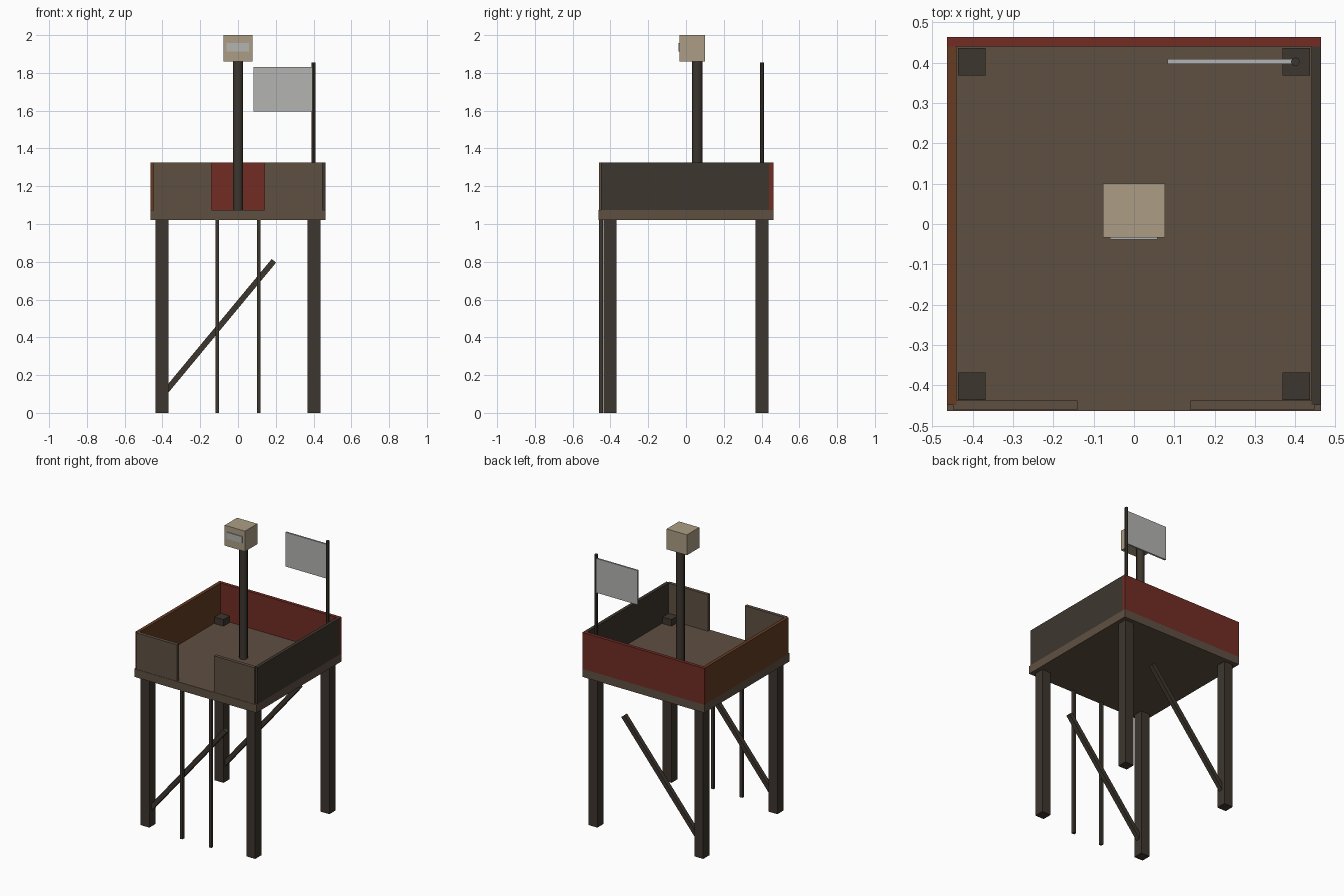
import bpy, math
from mathutils import Vector

if "Cube" in bpy.data.objects:
    bpy.data.objects.remove(bpy.data.objects["Cube"])


def mat(name, r, g, b):
    """Flat material from 0-255 sRGB values."""
    lin = [((c / 255 + 0.055) / 1.055) ** 2.4 for c in (r, g, b)]
    m = bpy.data.materials.new(name)
    m.diffuse_color = (*lin, 1)
    m.use_nodes = True
    m.node_tree.nodes["Principled BSDF"].inputs["Base Color"].default_value = m.diffuse_color
    return m


WOOD = mat("brown_wood", 95, 80, 66)
DARK = mat("dark_wood", 61, 54, 46)
RED = mat("rusty_red", 114, 44, 36)
RUST = mat("rust_brown", 102, 60, 34)
TAN = mat("tan", 172, 158, 133)
GREY = mat("pale_grey", 180, 179, 178)


def box(name, m, x, y, z):
    """Box from (min, max) ranges."""
    bpy.ops.mesh.primitive_cube_add(size=1)
    o = bpy.context.object
    o.name = name
    for v in o.data.vertices:
        v.co = [r[0] if c < 0 else r[1] for c, r in zip(v.co, (x, y, z))]
    o.data.materials.append(m)
    return o


def rod(name, m, x, y, r, z0, z1, sides):
    bpy.ops.mesh.primitive_cylinder_add(vertices=sides, radius=r, depth=z1 - z0,
                                        location=(x, y, (z0 + z1) / 2))
    o = bpy.context.object
    o.name = name
    o.data.materials.append(m)
    bpy.ops.object.shade_smooth_by_angle()


def beam(name, m, a, b, t):
    """Square beam between two points in an xz plane."""
    a, b = Vector(a), Vector(b)
    d = b - a
    h = d.length / 2
    o = box(name, m, (-t / 2, t / 2), (-t / 2, t / 2), (-h, h))
    o.location = (a + b) / 2
    o.rotation_euler.y = math.atan2(d.x, d.z)


E, I, D, T = 0.463, 0.44, 1.075, 1.325   # outer edge, inner edge, deck top, wall top

# Deck and legs that poke through it
box("deck", WOOD, (-E, E), (-E, E), (1.02, D))
for sx, xn in ((-1, "left"), (1, "right")):
    for sy, yn in ((-1, "front"), (1, "back")):
        x, y = 0.402 * sx, 0.402 * sy
        box(f"{yn}_{xn}_leg", DARK, (x - 0.034, x + 0.034), (y - 0.034, y + 0.034), (0, 1.12))

# Diagonal braces, front and back
for y, n in ((-0.40, "front"), (0.40, "back")):
    beam(n + "_brace", DARK, (-0.39, y, 0.105), (0.19, y, 0.805), 0.03)

# Ladder rails
for x, n in ((-0.11, "left"), (0.11, "right")):
    box(n + "_ladder_rail", DARK, (x - 0.01, x + 0.01), (-0.46, -0.44), (0, 1.03))

# Parapet walls with a front opening
box("back_wall", RED, (-E, E), (I, E), (D, T))
box("left_wall", RUST, (-E, -I), (-0.449, I), (D, T))
box("right_wall", DARK, (I, E), (-0.449, I), (D, T))
box("front_left_panel", WOOD, (-0.447, -0.14), (-0.461, -0.438), (D, T))
box("front_right_panel", WOOD, (0.14, 0.447), (-0.461, -0.438), (D, T))

# Mast with box head and viewing slit
rod("mast", DARK, 0, 0.06, 0.027, D, 1.87, 12)
box("mast_head", TAN, (-0.077, 0.077), (-0.034, 0.1), (1.86, 2.0))
box("head_slit", GREY, (-0.06, 0.058), (-0.039, -0.033), (1.914, 1.959))

# Flag and its pole
rod("flag_pole", DARK, 0.4, 0.402, 0.011, D, 1.855, 8)
box("flag", GREY, (0.083, 0.395), (0.397, 0.409), (1.595, 1.83))
